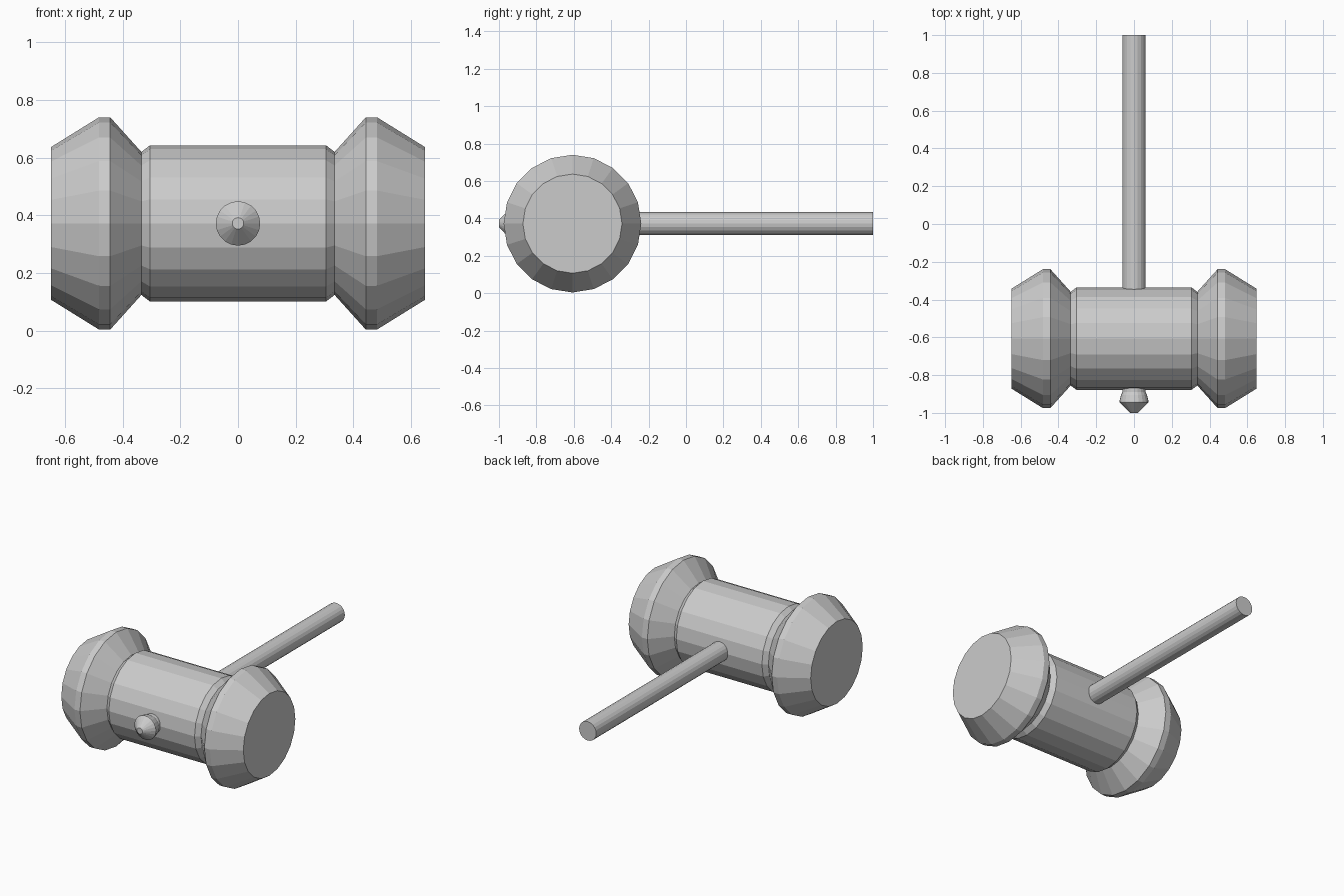
import bpy, bmesh
from math import cos, sin, tau

if "Cube" in bpy.data.objects:
    bpy.data.objects.remove(bpy.data.objects["Cube"])

SIDES = 20
CY, CZ = -0.607, 0.372   # where the head and handle axes cross


def lathe(name, profile, axis):
    """Flat-faced capped solid from (position, radius) pairs along x or y."""
    bm = bmesh.new()
    rings = []
    for p, r in profile:
        ring = []
        for i in range(SIDES):
            a = tau * i / SIDES
            u, v = r * cos(a), CZ + r * sin(a)
            ring.append(bm.verts.new((p, CY + u, v) if axis == 'x' else (u, p, v)))
        rings.append(ring)
    for a, b in zip(rings, rings[1:]):
        for i in range(SIDES):
            j = (i + 1) % SIDES
            bm.faces.new((a[i], a[j], b[j], b[i]))
    bm.faces.new(rings[0])
    bm.faces.new(rings[-1])
    bmesh.ops.recalc_face_normals(bm, faces=bm.faces)
    mesh = bpy.data.meshes.new(name)
    bm.to_mesh(mesh)
    bm.free()
    obj = bpy.data.objects.new(name, mesh)
    bpy.context.collection.objects.link(obj)
    return obj


# Mallet head: barrel, necks and flared striking ends, mirrored about x = 0
half = [(0.305, 0.271), (0.335, 0.248), (0.443, 0.368), (0.482, 0.368), (0.648, 0.265)]
lathe("mallet_head", [(-x, r) for x, r in reversed(half)] + half, 'x')

# Handle running through the head
lathe("handle", [(-0.9, 0.061), (1.0, 0.061)], 'y')

# Pointed end cap on the far side of the head
lathe("handle_cap", [(-1.0, 0.02), (-0.944, 0.077), (-0.937, 0.077),
                     (-0.905, 0.069), (-0.89, 0.061)], 'y')
